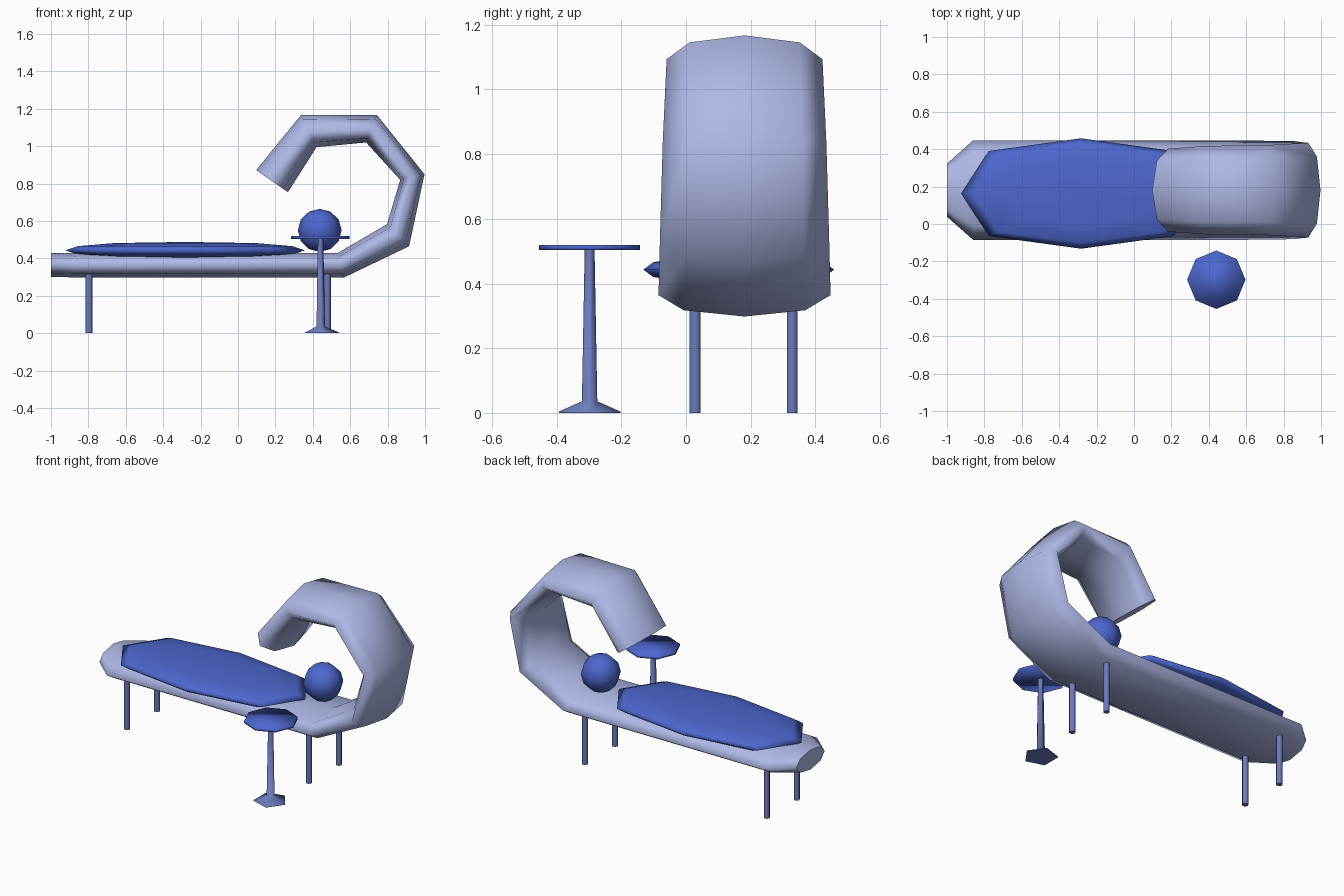
import bpy, bmesh, math

if "Cube" in bpy.data.objects:
    bpy.data.objects.remove(bpy.data.objects["Cube"])


def material(name, rgb):
    m = bpy.data.materials.new(name)
    m.diffuse_color = (*rgb, 1)
    m.use_nodes = True
    m.node_tree.nodes["Principled BSDF"].inputs["Base Color"].default_value = m.diffuse_color
    return m


LAVENDER = material("pale lavender", (0.43, 0.48, 0.80))
BLUE = material("royal blue", (0.075, 0.135, 0.62))
METAL = material("slate blue", (0.15, 0.20, 0.50))


def loft(name, rings, mat, flat_caps=True):
    """Skin a list of equal-length point rings and close both ends."""
    bm = bmesh.new()
    loops = [[bm.verts.new(p) for p in ring] for ring in rings]
    n = len(loops[0])
    for a, b in zip(loops, loops[1:]):
        for i in range(n):
            bm.faces.new((a[i], a[(i + 1) % n], b[(i + 1) % n], b[i])).smooth = True
    for cap in (loops[0], loops[-1]):
        bm.faces.new(cap).smooth = not flat_caps
    bmesh.ops.recalc_face_normals(bm, faces=bm.faces)
    me = bpy.data.meshes.new(name)
    bm.to_mesh(me)
    bm.free()
    me.materials.append(mat)
    ob = bpy.data.objects.new(name, me)
    bpy.context.collection.objects.link(ob)
    return ob


def lathe(name, x, y, profile, sides, mat, flat_caps=True):
    """Turn a (radius, z) profile around a vertical axis."""
    angles = [2 * math.pi * i / sides for i in range(sides)]
    rings = [[(x + r * math.cos(a), y + r * math.sin(a), z) for a in angles]
             for r, z in profile]
    return loft(name, rings, mat, flat_caps)


def blob(name, centre, size, mat, power=1.0):
    """Eight-sided ellipsoid; power below 1 squares off its plan."""
    def sp(v):
        return math.copysign(abs(v) ** power, v) if abs(v) > 1e-6 else 0.0
    bpy.ops.mesh.primitive_uv_sphere_add(segments=8, ring_count=6, radius=1)
    ob = bpy.context.object
    ob.name = name
    for v in ob.data.vertices:
        r = math.hypot(v.co.x, v.co.y)
        if r > 1e-6:
            r2 = r ** power
            v.co.x, v.co.y = sp(v.co.x / r) * r2, sp(v.co.y / r) * r2
        v.co = [c + p * s for c, p, s in zip(centre, v.co, size)]
    ob.data.polygons.foreach_set("use_smooth", [True] * len(ob.data.polygons))
    ob.data.materials.append(mat)
    return ob


# Lounger shell: outer xz, inner xz and half width of each section
sections = [
    ((-1.00, 0.302), (-1.00, 0.428), 0.142),
    ((-0.86, 0.298), (-0.86, 0.430), 0.266),
    ((0.567, 0.298), (0.535, 0.430), 0.266),
    ((0.915, 0.465), (0.797, 0.583), 0.262),
    ((0.997, 0.850), (0.867, 0.820), 0.253),
    ((0.743, 1.167), (0.685, 1.020), 0.241),
    ((0.337, 1.167), (0.420, 0.995), 0.236),
    ((0.097, 0.872), (0.267, 0.754), 0.222),
]
rings = []
for (ox, oz), (ix, iz), w in sections:
    ring = []
    for k in range(8):
        c, s = math.cos(k * math.pi / 4), math.sin(k * math.pi / 4)
        ring.append(((ox + ix) / 2 + c * (ox - ix) / 2, 0.181 + s * w,
                     (oz + iz) / 2 + c * (oz - iz) / 2))
    rings.append(ring)
loft("curled_lounger_shell", rings, LAVENDER)

# Seat cushion and round head pillow
blob("seat_cushion", (-0.283, 0.163, 0.443), (0.64, 0.295, 0.045), BLUE, 0.75)
blob("ball_pillow", (0.437, 0.23, 0.55), (0.117, 0.117, 0.115), BLUE)

# Four legs
for x, side in ((-0.797, "foot"), (0.478, "head")):
    for y, face in ((0.028, "front"), (0.328, "back")):
        lathe(f"{face}_{side}_leg", x, y, [(0.019, 0), (0.019, 0.34)], 6, METAL)

# Side table: flared pedestal and round top
lathe("table_pedestal", 0.44, -0.298,
      [(0.1, 0), (0.1, 0.004), (0.025, 0.036), (0.016, 0.506)], 5, METAL)
lathe("table_top", 0.44, -0.298, [(0.156, 0.504), (0.156, 0.519)], 8, BLUE, False)
